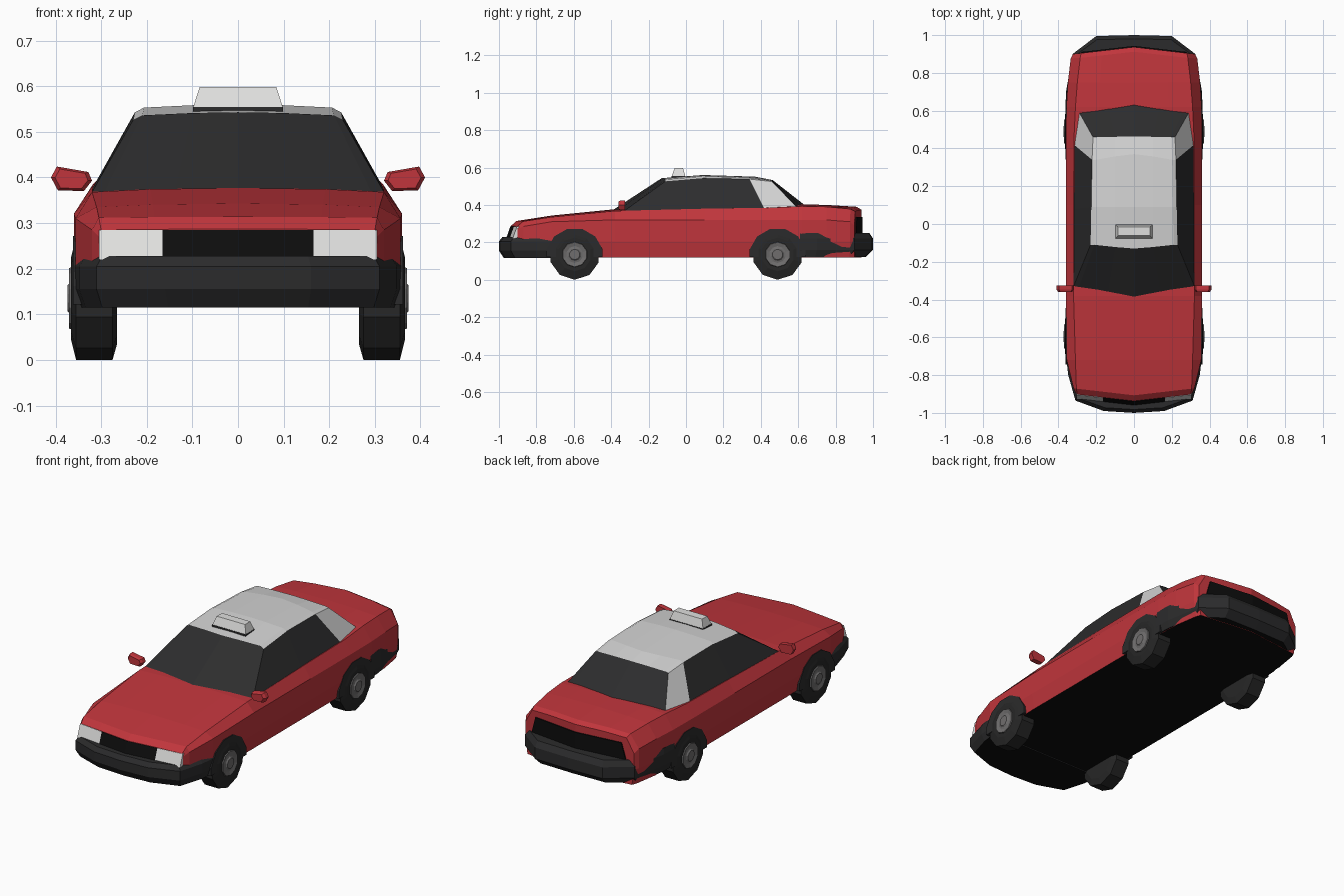
import bpy, bmesh, math

if "Cube" in bpy.data.objects:
    bpy.data.objects.remove(bpy.data.objects["Cube"])

def mat(name, r, g, b):
    m = bpy.data.materials.new(name)
    m.diffuse_color = (r, g, b, 1)
    m.use_nodes = True
    m.node_tree.nodes["Principled BSDF"].inputs["Base Color"].default_value = m.diffuse_color
    return m

RED = mat("red paint", .53, .036, .045)
WHITE = mat("white roof", .66, .66, .66)
LIGHT = mat("lamp white", .74, .74, .73)
GLASS = mat("dark glass", .026, .026, .027)
TRIM = mat("dark trim", .024, .024, .025)
BLACK = mat("black", .004, .004, .004)
TYRE = mat("tyre", .02, .02, .02)
RIM = mat("rim grey", .16, .155, .155)

def make(name, verts, faces, mats, ids=None, rule=None, mirror=False):
    """Mesh from points and faces; optionally mirrored and joined across x = 0."""
    bm = bmesh.new()
    vs = [bm.verts.new(v) for v in verts]
    for i, f in enumerate(faces):
        face = bm.faces.new([vs[k] for k in f])
        if ids:
            face.material_index = ids[i]
    if mirror:
        bmesh.ops.mirror(bm, geom=bm.verts[:] + bm.edges[:] + bm.faces[:],
                         axis='X', merge_dist=.0005)
        bmesh.ops.remove_doubles(bm, verts=bm.verts[:], dist=.0004)
    bmesh.ops.recalc_face_normals(bm, faces=bm.faces[:])
    if rule:
        for f in bm.faces:
            f.material_index = rule(f.calc_center_median(), f.normal)
    me = bpy.data.meshes.new(name)
    bm.to_mesh(me)
    bm.free()
    for m in mats:
        me.materials.append(m)
    ob = bpy.data.objects.new(name, me)
    bpy.context.collection.objects.link(ob)
    return ob

def loft(name, rings, mats, closed=True, **kw):
    """Skin equal rings of points and cap both ends."""
    n = len(rings[0])
    verts = [p for r in rings for p in r]
    faces = [tuple(range(n)), tuple(range(len(verts) - n, len(verts)))]
    for i in range(len(rings) - 1):
        for j in range(n if closed else n - 1):
            k = (j + 1) % n
            faces.append((i*n + j, i*n + k, i*n + n + k, i*n + n + j))
    return make(name, verts, faces, mats, **kw)

# Body shell: y, sill width, side width, side height, shoulder width, shoulder z, crown z
def bow(x, y):
    return y + math.copysign(.037 * (1 - x / .32), y) if abs(y) > .8 else y

stations = [
    (-.90, .29, .305, .27, .30, .285, .287),
    (-.87, .305, .32, .285, .305, .312, .314),
    (-.72, .34, .356, .31, .31, .335, .343),
    (-.38, .347, .36, .32, .32, .368, .377),
    (.10, .347, .36, .32, .32, .38, .38),
    (.45, .347, .36, .32, .318, .385, .39),
    (.62, .345, .358, .32, .31, .393, .403),
    (.75, .34, .35, .32, .30, .39, .40),
    (.875, .32, .335, .31, .285, .378, .39),
    (.90, .31, .322, .29, .28, .365, .375)]
rings = []
for y, w0, w1, zm, w2, zs, zc in stations:
    half = [(0, .12), (w0, .12), (w1, .205), (w1, zm), (w2, zs),
            (w2 * .6, zs + (zc - zs) * .7), (0, zc)]
    rings.append([(x, bow(x, y), z) for x, z in half])
loft("body_shell", rings, [RED, BLACK], closed=False, mirror=True,
     rule=lambda c, n: 1 if n.z < -.8 and c.z < .13 else 0)

# Cabin: base, roof edge, centre y, centre z for each station
cab = [((.32, -.33, .368), (.23, -.11, .526), -.13, .543),
       ((.32, .08, .375), (.226, .09, .543), .09, .56),
       ((.318, .42, .378), (.222, .34, .538), .37, .551),
       ((.29, .59, .39), (.217, .46, .525), .463, .533)]
verts, faces, ids = [], [], []
for base, edge, yc, zc in cab:
    ex, ey, ez = edge
    verts += [base, edge, (ex - .02, ey, ez + (zc - ez) * .6),
              (.1, ey + (yc - ey) * .6, ez + (zc - ez) * .9), (0, yc, zc)]
for i in range(3):
    for j in range(4):
        a = i * 5 + j
        faces.append((a, a + 1, a + 6, a + 5))
        ids.append(0 if j == 0 and i < 2 else 1)
bottoms = []
for s, yb, zb in ((0, -.395, .37), (15, .64, .395)):      # front and rear screens
    bx, by, bz = verts[s]
    low = [s]
    for j in (2, 3, 4):
        k = verts[s + j][0] / verts[s + 1][0]
        verts.append((bx * k, yb + (by - yb) * k, zb + (bz - zb) * k))
        low.append(len(verts) - 1)
    for j in range(3):
        faces.append((low[j], s + 1 + j, s + 2 + j, low[j + 1]))
        ids.append(0)
    bottoms.append(low)
faces.append(tuple(bottoms[0][::-1] + [5, 10] + bottoms[1]))
ids.append(0)
make("cabin", verts, faces, [GLASS, WHITE], ids=ids, mirror=True)

# Bumpers: half outlines stacked in layers (z, x scale, y scale)
def bumper(name, outline, c, layers):
    rings = [[(x * sx, c + (y - c) * sy, z) for x, y in outline + [(0, c)]]
             for z, sx, sy in layers]
    loft(name, rings, [TRIM, BLACK], mirror=True,
         rule=lambda p, n: 1 if n.z < -.9 else 0)

bumper("front_bumper", [(0, -1), (.16, -.99), (.31, -.935), (.348, -.80), (.36, -.70)],
       -.70, [(.115, .96, .91), (.155, 1, 1), (.205, 1, 1), (.228, .96, .94)])
bumper("rear_bumper", [(0, 1), (.2, .995), (.325, .9), (.36, .7), (.363, .61)],
       .61, [(.122, .97, .9), (.16, 1, 1), (.22, 1, 1), (.25, .985, .95)])

# Nose strip: headlights outside, grille in the middle
rings = [[(x, bow(abs(x), -.902), .285), (x, bow(abs(x), -.925), .22),
          (x, -.86, .22), (x, -.86, .285)] for x in (-.305, -.165, 0, .165, .305)]
loft("headlights_and_grille", rings, [LIGHT, BLACK],
     rule=lambda c, n: 1 if abs(c.x) < .16 else 0)

# Rear panel: thin dark plate following the tail
rings = [[(x, bow(x, .90) + d, z) for x, z in ((0, .245), (.28, .245), (.255, .335), (0, .335))]
         for d in (-.002, .006)]
loft("rear_panel", rings, [BLACK], mirror=True)

# Wheels and arches
def circle(x, r, yc, zc, n, turn=0.0, floor=0.0):
    return [(x, yc + r * math.cos(turn + i * math.tau / n),
             max(floor, zc + r * math.sin(turn + i * math.tau / n))) for i in range(n)]

for label, yc in (("front", -.595), ("rear", .49)):
    for side, s in (("left", 1), ("right", -1)):
        tyre = [(.265, .10), (.275, .135), (.355, .135), (.366, .09), (.366, .07)]
        loft(f"{label}_{side}_tyre", [circle(s * x, r, yc, .135, 10, .31) for x, r in tyre], [TYRE])
        rim = [(.355, .072), (.371, .066), (.366, .045), (.368, .035), (.374, .028)]
        loft(f"{label}_{side}_rim", [circle(s * x, r, yc, .135, 10, .31) for x, r in rim], [RIM])
        arch = [(.30, .155), (.362, .155)]
        loft(f"{label}_{side}_arch",
             [circle(s * x, r, yc, .122, 12, math.pi / 12, .121) for x, r in arch], [TRIM])

# Door mirrors
shape = [(.32, .395), (.335, .415), (.395, .425), (.41, .40), (.40, .373), (.34, .37)]
shape = [(.32, .40), (.333, .424), (.402, .412), (.41, .393), (.392, .37), (.335, .372)]
shape = [(.73 - x, z) for x, z in shape]
for side, s in (("left", 1), ("right", -1)):
    rings = [[(s * (.365 + (x - .365) * k), y, .397 + (z - .397) * k) for x, z in shape]
             for y, k in ((-.36, .8), (-.348, 1), (-.325, 1))]
    loft(f"{side}_mirror", rings, [RED])

# Roof sign: dark foot and light tapered box
def box(name, m, layers):
    loft(name, [[(-x, y0, z), (x, y0, z), (x, y1, z), (-x, y1, z)]
                for z, x, y0, y1 in layers], [m])

box("roof_sign_foot", TRIM, [(.53, .099, -.078, -.002), (.555, .099, -.078, -.002)])
box("roof_sign", LIGHT, [(.555, .098, -.076, -.004), (.598, .084, -.06, -.016)])
